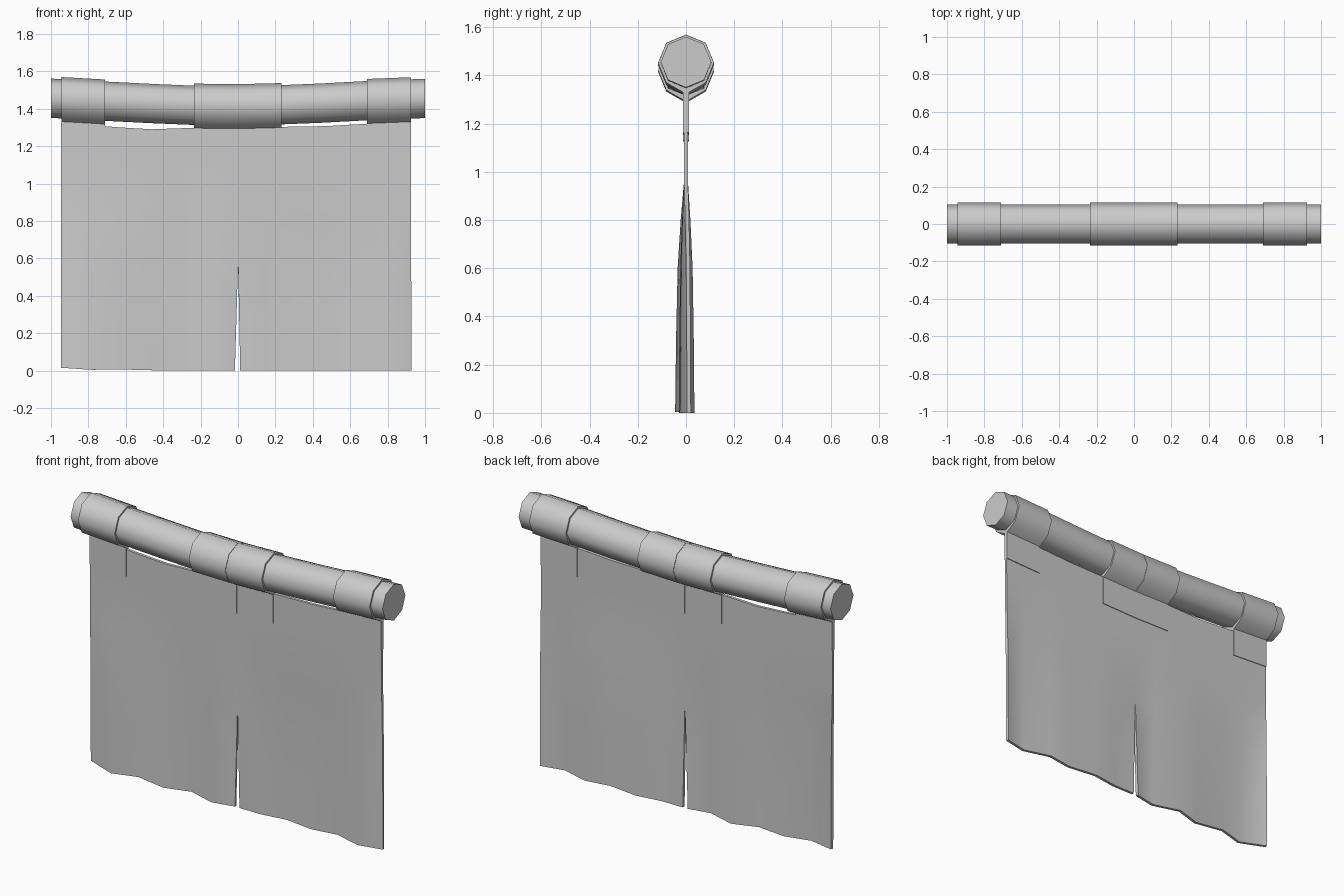
import bpy, bmesh
from math import sin, cos, pi, radians

if "Cube" in bpy.data.objects:
    bpy.data.objects.remove(bpy.data.objects["Cube"])

# sagging centre line of the pole: (x, z)
SAG = [(-1, 1.456), (-0.945, 1.453), (-0.71, 1.44), (-0.45, 1.427), (-0.235, 1.418), (0, 1.415),
       (0.232, 1.421), (0.45, 1.43), (0.69, 1.443), (0.925, 1.452), (1, 1.455)]


def interp(pts, x):
    for (x0, z0), (x1, z1) in zip(pts, pts[1:]):
        if x <= x1:
            return z0 + (z1 - z0) * (x - x0) / (x1 - x0)
    return pts[-1][1]


def finish(name, bm, thickness=0):
    bmesh.ops.recalc_face_normals(bm, faces=bm.faces)
    me = bpy.data.meshes.new(name)
    bm.to_mesh(me)
    bm.free()
    ob = bpy.data.objects.new(name, me)
    bpy.context.collection.objects.link(ob)
    bpy.ops.object.select_all(action='DESELECT')
    ob.select_set(True)
    bpy.context.view_layer.objects.active = ob
    if thickness:
        mod = ob.modifiers.new("thickness", 'SOLIDIFY')
        mod.thickness = thickness
        mod.offset = 0
        bpy.ops.object.modifier_apply(modifier=mod.name)
    bpy.ops.object.shade_smooth_by_angle(angle=radians(50))
    return ob


def loft(name, section, xs):
    """Sweep a (y, z) section along the sagging centre line, capped."""
    bm = bmesh.new()
    rings = [[bm.verts.new((x, y, interp(SAG, x) + z)) for y, z in section] for x in xs]
    n = len(section)
    for a, b in zip(rings, rings[1:]):
        for i in range(n):
            j = (i + 1) % n
            bm.faces.new((a[i], a[j], b[j], b[i]))
    bm.faces.new(rings[0])
    bm.faces.new(rings[-1])
    return finish(name, bm)


# octagonal pole
loft("pole", [(0.105 * sin(k * pi / 4), 0.105 * cos(k * pi / 4)) for k in range(8)],
     [p[0] for p in SAG])

# straps: octagonal loop closing into a flat flap either side of the cloth
R, T = 0.116, 0.0125
loop = [(R * sin(k * pi / 4), R * cos(k * pi / 4)) for k in range(-3, 4)]
strap = [(-T, -0.29), (-T, -0.122)] + loop + [(T, -0.122), (T, -0.29)]
for name, x0, x1 in (("strap_left", -0.945, -0.71), ("strap_mid_left", -0.235, -0.001),
                     ("strap_mid_right", 0.001, 0.232), ("strap_right", 0.69, 0.925)):
    loft(name, strap, (x0, x1))

# cloth: each column is (x, fold depth at the hem), split below z = 0.6
HALVES = [
    [(-0.945, 0.012), (-0.785, -0.037), (-0.635, 0.004), (-0.46, -0.022), (-0.31, 0.025),
     (-0.15, -0.022), (0, 0.004)],
    [(0, 0.004), (0.15, 0.004), (0.3, 0.026), (0.475, 0.004), (0.625, 0.027),
     (0.785, -0.018), (0.925, 0.012)]]
ROWS = [(None, 0), (1.13, 0), (0.95, 0.03), (0.8, 0.38), (0.6, 0.72), (0.3, 0.9), (0, 1)]
TOP = [(-0.945, 1.327), (-0.635, 1.3), (-0.46, 1.29), (-0.235, 1.298), (0, 1.298), (0.232, 1.303),
       (0.475, 1.307), (0.69, 1.32), (0.925, 1.326)]
HEM = [(-0.945, 0.015), (-0.785, 0.004), (-0.635, 0.006), (-0.4, 0), (1, 0)]

bm = bmesh.new()
for half, slit in zip(HALVES, (-0.018, 0.012)):
    grid = []
    for z, amp in ROWS:
        row = []
        for x, fold in half:
            zz = interp(TOP, x) if z is None else z
            if z == 0:
                zz = interp(HEM, x)
            xx = slit * (0.6 - z) / 0.6 if x == 0 and z is not None and z < 0.6 else x
            row.append(bm.verts.new((xx, fold * amp, zz)))
        grid.append(row)
    for a, b in zip(grid, grid[1:]):
        for i in range(len(half) - 1):
            bm.faces.new((a[i], a[i + 1], b[i + 1], b[i]))
bmesh.ops.remove_doubles(bm, verts=bm.verts, dist=0.001)
finish("cloth", bm, 0.016)
